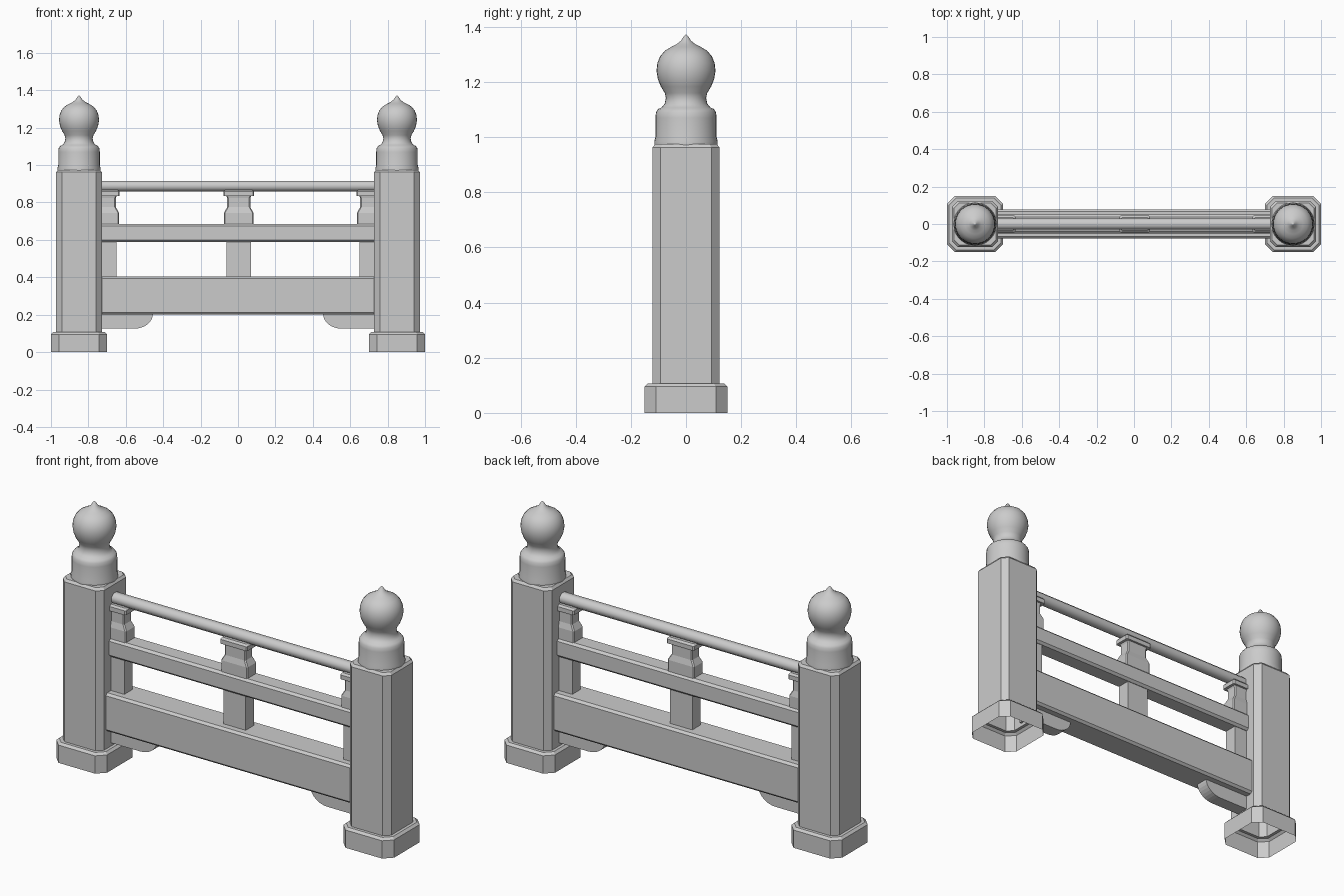
import bpy, bmesh, math

cube = bpy.data.objects.get("Cube")
if cube:
    bpy.data.objects.remove(cube, do_unlink=True)

stone = bpy.data.materials.new("light grey stone")
stone.use_nodes = True
GREY = (0.6, 0.6, 0.6, 1)
stone.diffuse_color = GREY
stone.node_tree.nodes["Principled BSDF"].inputs["Base Color"].default_value = GREY


def finish(bm, name, smooth=None):
    bmesh.ops.recalc_face_normals(bm, faces=bm.faces)
    mesh = bpy.data.meshes.new(name)
    bm.to_mesh(mesh)
    bm.free()
    mesh.materials.append(stone)
    obj = bpy.data.objects.new(name, mesh)
    bpy.context.collection.objects.link(obj)
    if smooth:
        bpy.ops.object.select_all(action='DESELECT')
        bpy.context.view_layer.objects.active = obj
        obj.select_set(True)
        bpy.ops.object.shade_smooth_by_angle(angle=math.radians(smooth))
    return obj


def loft(rings, name, cap_start=True, smooth=None):
    """Skin a list of equal-sized point rings."""
    bm = bmesh.new()
    loops = [[bm.verts.new(p) for p in ring] for ring in rings]
    for a, b in zip(loops, loops[1:]):
        for i in range(len(a)):
            j = (i + 1) % len(a)
            bm.faces.new((a[i], a[j], b[j], b[i]))
    if cap_start:
        bm.faces.new(loops[0])
    bm.faces.new(loops[-1])
    return finish(bm, name, smooth)


def octagon(hx, hy, c):
    """Rectangle outline with cut corners."""
    return [(hx, c - hy), (hx, hy - c), (hx - c, hy), (c - hx, hy),
            (-hx, hy - c), (-hx, c - hy), (c - hx, -hy), (hx - c, -hy)]


def post(cx, name):
    # stepped plinth and shaft in one shell, open underneath
    steps = [(0, .15, .042), (.095, .15, .042), (.107, .138, .037), (.107, .122, .03),
             (.962, .122, .03), (.975, .112, .027)]
    loft([[(cx + x, y, z) for x, y in octagon(h, h, c)] for z, h, c in steps],
         name, cap_start=False)


def finial(cx, name):
    profile = [(.115, .972), (.115, .985), (.111, 1.0), (.111, 1.07), (.109, 1.09),
               (.101, 1.102), (.088, 1.108), (.077, 1.122), (.073, 1.142),
               (.077, 1.16), (.091, 1.183), (.102, 1.21), (.107, 1.24),
               (.104, 1.268), (.094, 1.293), (.077, 1.313), (.054, 1.327),
               (.034, 1.337), (.018, 1.35), (.008, 1.366), (.002, 1.372)]
    n = 32
    rings = [[(cx + r * math.cos(i * math.tau / n), r * math.sin(i * math.tau / n), z)
              for i in range(n)] for r, z in profile]
    loft(rings, name, smooth=50)


def rail(name, z0, z1, hy, c, smooth=None):
    mid, hz = (z0 + z1) / 2, (z1 - z0) / 2
    loft([[(x, y, mid + z) for y, z in octagon(hy, hz, c)] for x in (-.74, .74)],
         name, smooth=smooth)


def slab(outline, hy, name):
    """Extrude an x-z outline through the thickness of the railing."""
    loft([[(x, y, z) for x, z in outline] for y in (-hy, hy)], name)


def baluster(cx, name):
    # lower strut
    w = .066
    slab([(cx - w, .4), (cx + w, .4), (cx + w, .6), (cx - w, .6)], .035, name + "_strut")
    # waisted upper support, widening to its foot and its cap
    steps = [(.68, .079, .04), (.745, .079, .04), (.775, .062, .032), (.825, .062, .032),
             (.835, .066, .034), (.835, .081, .045), (.858, .081, .045), (.868, .072, .036)]
    loft([[(cx + x, y, z) for x, y in octagon(hx, hy, .006)] for z, hx, hy in steps],
         name + "_support")


def bracket(side, name):
    # flat underside with a quarter-round nose
    nose = [(.555 - .1 * math.sin(a), .205 - .08 * math.cos(a))
            for a in (i * math.pi / 16 for i in range(9))]
    outline = [(.74, .205), (.74, .125)] + nose
    slab([(side * x, z) for x, z in outline], .035, name)


for side, word in ((1, "left"), (-1, "right")):
    post(side * .85, word + "_post")
    finial(side * .85, word + "_finial")
    baluster(side * .715, word + "_baluster")
    bracket(side, word + "_bracket")
baluster(.004, "centre_baluster")

rail("bottom_rail", .2, .405, .078, .012)
rail("middle_rail", .588, .686, .05, .012)
rail("top_rail", .86, .916, .03, .017, smooth=50)
